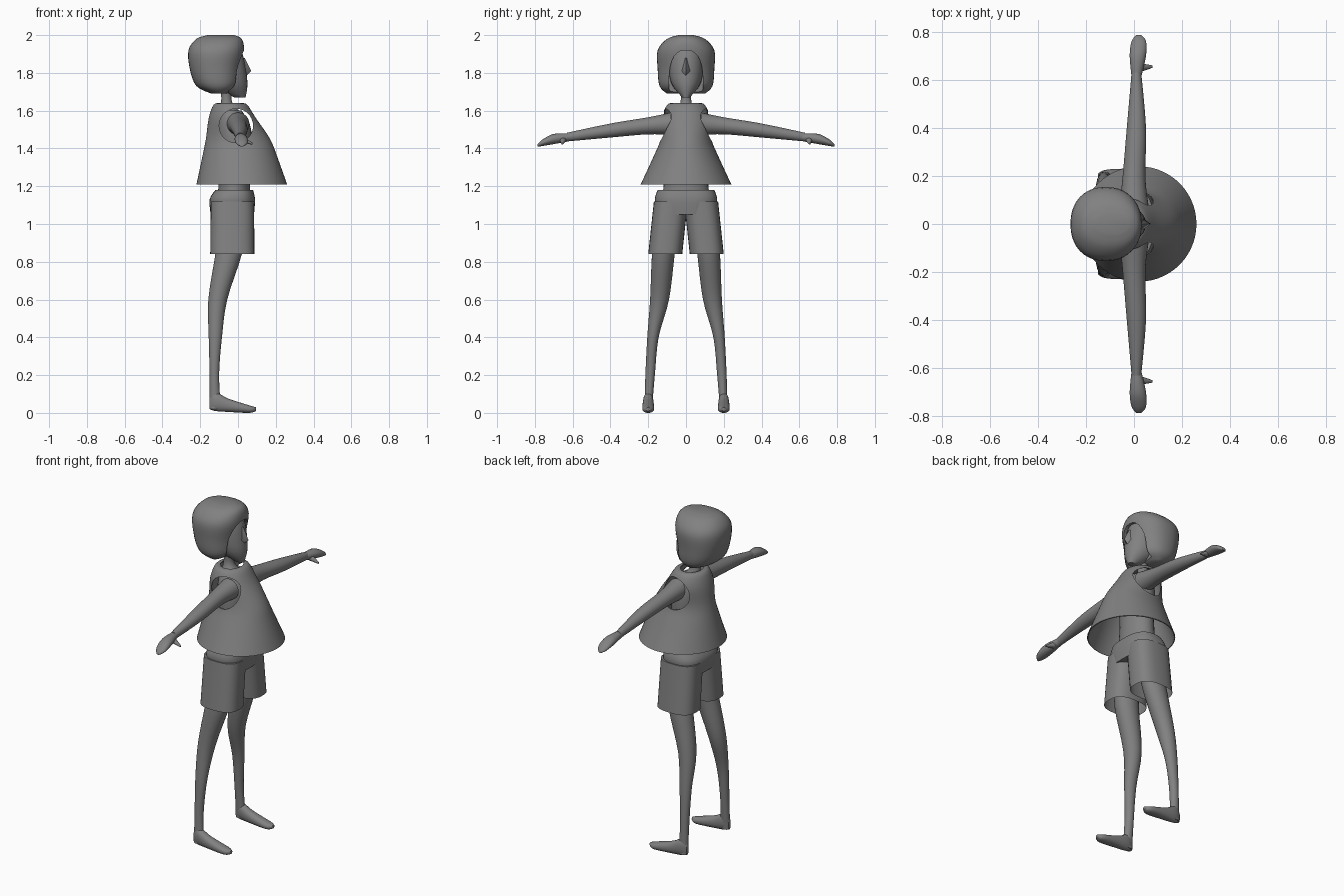
import bpy, bmesh, math
from mathutils import Vector

cube = bpy.data.objects.get("Cube")
if cube:
    bpy.data.objects.remove(cube)

grey = bpy.data.materials.new("plain grey")
grey.use_nodes = True
grey.diffuse_color = (.22, .22, .22, 1)
principled = grey.node_tree.nodes["Principled BSDF"]
principled.inputs["Base Color"].default_value = grey.diffuse_color


def spline(rings, steps):
    """Fill in smooth intermediate rings between the given ones."""
    points = [Vector(ring) for ring in rings]
    filled = []
    for index, (start, end) in enumerate(zip(points, points[1:])):
        before = points[max(index - 1, 0)]
        after = points[min(index + 2, len(points) - 1)]
        for step in range(steps):
            t = step / steps
            tangent_in = (end - before) / 2
            tangent_out = (after - start) / 2
            square, cube_t = t * t, t * t * t
            ease = 3 * square - 2 * cube_t
            filled.append(start.lerp(end, ease)
                          + tangent_in * (cube_t - 2 * square + t)
                          + tangent_out * (cube_t - square))
    return filled + [points[-1]]


def rounded(value, power):
    return math.copysign(abs(value) ** power, value)


def shade(obj):
    bpy.ops.object.select_all(action="DESELECT")
    obj.select_set(True)
    bpy.context.view_layer.objects.active = obj
    bpy.ops.object.shade_smooth_by_angle(angle=math.radians(50))


def loft(name, rings, axis="z", sides=28, power=1, steps=4,
         open_start=False, open_end=False, mirrored=False):
    """Skin ellipses given as position, two centres and two radii."""
    bm = bmesh.new()
    loops = []
    for position, centre_a, centre_b, radius_a, radius_b in spline(rings, steps):
        loop = []
        for side in range(sides):
            angle = math.tau * side / sides
            a = centre_a + radius_a * rounded(math.cos(angle), power)
            b = centre_b + radius_b * rounded(math.sin(angle), power)
            spot = {"x": (position, a, b), "y": (a, position, b), "z": (a, b, position)}
            loop.append(bm.verts.new(spot[axis]))
        loops.append(loop)
    for lower, upper in zip(loops, loops[1:]):
        for side in range(sides):
            after = (side + 1) % sides
            bm.faces.new((lower[side], lower[after], upper[after], upper[side]))
    if not open_start:
        bm.faces.new(loops[0])
    if not open_end:
        bm.faces.new(loops[-1])
    bmesh.ops.recalc_face_normals(bm, faces=bm.faces)
    mesh = bpy.data.meshes.new(name)
    bm.to_mesh(mesh)
    bm.free()
    mesh.materials.append(grey)
    obj = bpy.data.objects.new(name, mesh)
    bpy.context.collection.objects.link(obj)
    if mirrored:
        mirror = obj.modifiers.new("other side", "MIRROR")
        mirror.use_axis = (False, True, False)
    shade(obj)
    return obj


def upright(name, rings, **options):
    """Centred part: each ring is height, x centre, x radius, y radius."""
    full = [(height, centre, 0, depth, width) for height, centre, depth, width in rings]
    return loft(name, full, **options)


def cut(obj, cutter):
    bpy.context.view_layer.objects.active = obj
    boolean = obj.modifiers.new("opening", "BOOLEAN")
    boolean.operation = "DIFFERENCE"
    boolean.solver = "EXACT"
    boolean.object = cutter
    bpy.ops.object.modifier_apply(modifier=boolean.name)
    bpy.data.objects.remove(cutter)
    shade(obj)


# Head, wedge nose and neck
upright("head", [(1.67, .01, .03, .02), (1.75, -.05, .1, .08),
                 (1.88, -.07, .1, .09), (1.96, -.06, .06, .06)])
upright("nose", [(1.78, .02, .02, .02), (1.81, .03, .04, .03),
                 (1.88, .02, .015, .01)], sides=4, steps=1)
upright("neck", [(1.58, -.04, .07, .07), (1.64, -.06, .03, .03),
                 (1.72, -.06, .03, .03)])

# Bobbed hair with a rounded opening for the face
hair = upright("hair", [(1.69, -.1, .04, .1), (1.73, -.11, .11, .14),
                        (1.82, -.12, .135, .15), (1.92, -.115, .147, .15),
                        (1.98, -.1, .12, .1), (2, -.09, .07, .04)],
               sides=40, power=.9)
face_opening = [(x, 0, 1.75, .09, .17) for x in (-.05, .2)]
cut(hair, loft("face_cutter", face_opening, axis="x", power=.8, steps=1))

# Body under the clothes
upright("torso", [(1.1, -.02, .09, .13), (1.3, -.02, .08, .11),
                  (1.5, -.02, .09, .11), (1.6, -.04, .06, .07)])

# Flared sleeveless top, hollow, with an armhole on each side
top = upright("flared_top", [(1.21, .02, .24, .24), (1.35, .01, .2, .175),
                             (1.45, 0, .17, .135), (1.56, -.03, .125, .13),
                             (1.63, -.04, .09, .1), (1.64, -.04, .06, .07)],
              sides=56, open_start=True, open_end=True)
cloth = top.modifiers.new("cloth", "SOLIDIFY")
cloth.thickness = .005
bpy.ops.object.modifier_apply(modifier=cloth.name)
armholes = [(y, -.01, 1.52, .09, .09) for y in (-.4, .4)]
cut(top, loft("armhole_cutter", armholes, axis="y", steps=1))

# Shorts: rounded hips over two open legs
upright("shorts_hips", [(1.05, -.03, .115, .15), (1.13, -.03, .12, .165),
                        (1.18, -.02, .1, .15)], sides=40, power=.75)
loft("shorts_legs", [(.84, -.03, .11, .117, .09), (1.12, -.03, .08, .115, .09)],
     power=.75, open_start=True, mirrored=True)

# Bare legs and narrow feet
loft("legs", [(.02, -.12, .2, .03, .02), (.2, -.125, .19, .025, .025),
              (.4, -.12, .175, .035, .03), (.6, -.107, .14, .05, .05),
              (.84, -.05, .12, .07, .06), (1, -.03, .1, .07, .06)], mirrored=True)
loft("feet", [(-.15, .2, .05, .01, .03), (-.12, .2, .06, .025, .05),
              (-.05, .2, .04, .03, .035), (.06, .2, .02, .03, .02),
              (.095, .2, .02, .01, .01)], axis="x", power=.9, mirrored=True)

# Arms, mitten hands and thumbs
loft("arms", [(.08, 0, 1.53, .06, .06), (.2, 0, 1.52, .047, .045),
              (.4, .01, 1.495, .04, .037), (.63, .01, 1.46, .02, .023)],
     axis="y", mirrored=True)
loft("hands", [(.61, .01, 1.46, .02, .02), (.7, .016, 1.45, .034, .027),
               (.76, .02, 1.43, .03, .017), (.787, .02, 1.415, .01, .006)],
     axis="y", mirrored=True)
loft("thumbs", [(.02, .65, 1.45, .02, .02), (.077, .655, 1.425, .005, .005)],
     axis="x", sides=12, mirrored=True)
